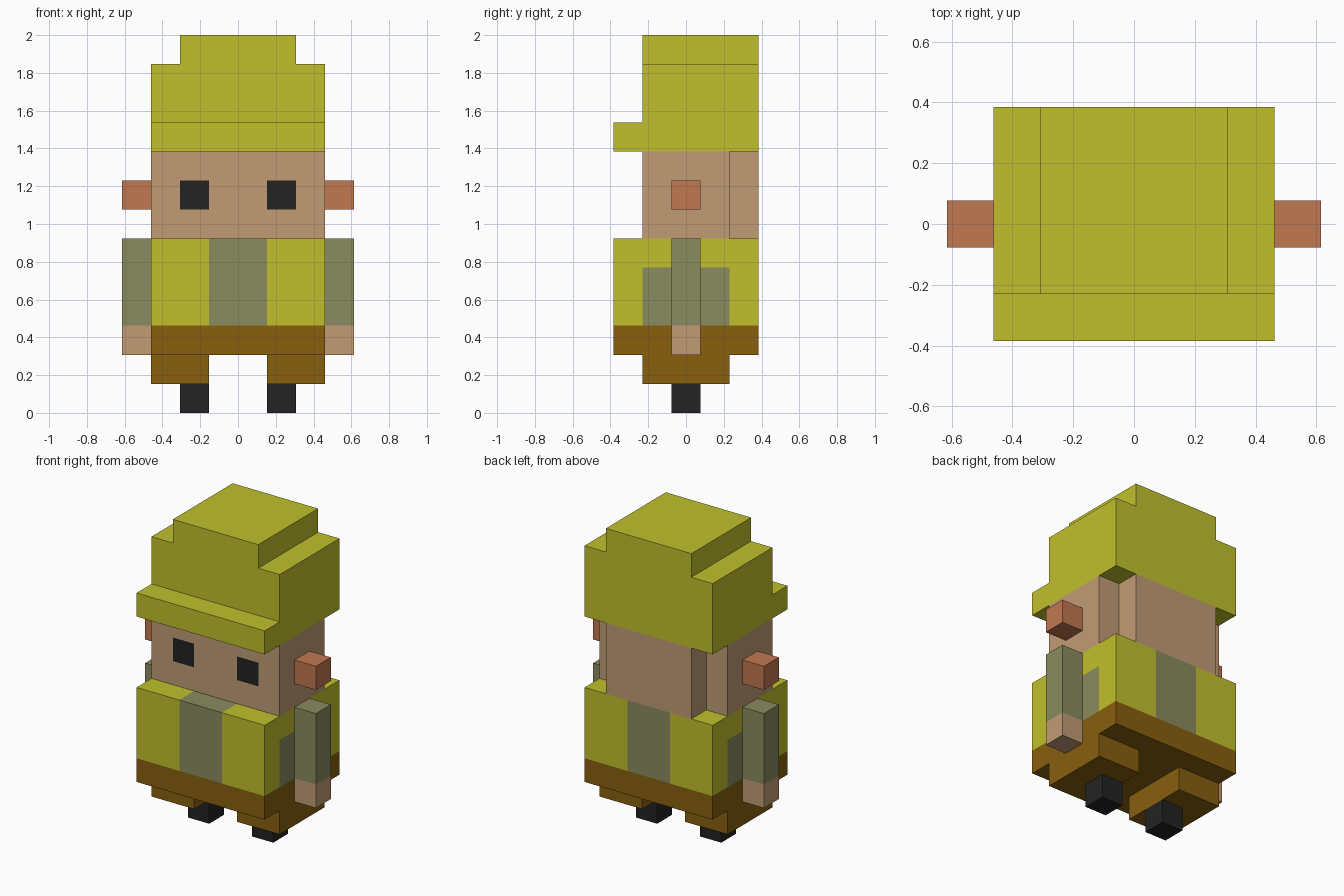
import bpy, bmesh
from mathutils import Vector

if "Cube" in bpy.data.objects:
    bpy.data.objects.remove(bpy.data.objects["Cube"], do_unlink=True)

U = 2 / 13  # one block; the figure is 13 blocks tall


def material(name, rgb):
    """Flat material from 0-255 display values, converted to linear."""
    lin = [((c / 255 + 0.055) / 1.055) ** 2.4 for c in rgb] + [1.0]
    m = bpy.data.materials.new(name)
    m.use_nodes = True
    m.diffuse_color = lin
    bsdf = m.node_tree.nodes["Principled BSDF"]
    bsdf.inputs["Base Color"].default_value = lin
    bsdf.inputs["Roughness"].default_value = 0.9
    return m


YELLOW = material("lime_yellow", (192, 192, 45))
GREY = material("grey_green", (138, 140, 95))
SKIN = material("skin", (193, 156, 118))
EAR = material("ear_pink", (193, 120, 80))
BROWN = material("brown", (136, 96, 15))
BLACK = material("black", (35, 35, 35))


def block(name, x, y, z, mats, cuts=(), rule=None):
    """Box spanning (min, max) blocks per axis; cuts are (axis, positions);
    rule(centre, normal) in blocks returns the material index of a face."""
    bm = bmesh.new()
    bmesh.ops.create_cube(bm, size=1)
    for v in bm.verts:
        v.co = [lo + (c + 0.5) * (hi - lo) for c, (lo, hi) in zip(v.co, (x, y, z))]
    for axis, positions in cuts:
        for p in positions:
            normal = Vector((0, 0, 0))
            normal[axis] = 1
            bmesh.ops.bisect_plane(bm, geom=bm.verts[:] + bm.edges[:] + bm.faces[:],
                                   plane_co=normal * p, plane_no=normal)
    bm.normal_update()
    if rule:
        for f in bm.faces:
            f.material_index = rule(f.calc_center_median(), f.normal)
    bmesh.ops.scale(bm, vec=(U, U, U), verts=bm.verts)
    me = bpy.data.meshes.new(name)
    bm.to_mesh(me)
    bm.free()
    for m in mats:
        me.materials.append(m)
    ob = bpy.data.objects.new(name, me)
    bpy.context.collection.objects.link(ob)
    return ob


# Torso: yellow coat, grey centre stripe and side panels, brown waist
def torso_rule(c, n):
    if c.z < 3:
        return 2
    if abs(n.x) > 0.5:
        return 1 if abs(c.y) < 1.5 and c.z < 5 else 0
    return 1 if abs(c.x) < 1 else 0


block("torso", (-3, 3), (-2.5, 2.5), (2, 6), [YELLOW, GREY, BROWN],
      [(0, (-1, 1)), (1, (-1.5, 1.5)), (2, (3, 5))], torso_rule)


# Head with two square eyes cut into the face
def head_rule(c, n):
    return 1 if n.y < -0.5 and 1 < abs(c.x) < 2 and 7 < c.z < 8 else 0


block("head", (-3, 3), (-1.5, 1.5), (6, 9), [SKIN, BLACK],
      [(0, (-2, -1, 1, 2)), (2, (7, 8))], head_rule)
block("head_back", (-2, 2), (1.5, 2.5), (6, 9), [SKIN])

# Hat
block("hat_crown", (-3, 3), (-1.5, 2.5), (9, 12), [YELLOW])
block("hat_top", (-2, 2), (-1.5, 2.5), (12, 13), [YELLOW])
block("hat_brim", (-3, 3), (-2.5, -1.5), (9, 10), [YELLOW])

# Paired parts
for side, s in (("left", 1), ("right", -1)):
    def span(a, b):
        return tuple(sorted((a * s, b * s)))

    block(side + "_ear", span(3, 4), (-0.5, 0.5), (7, 8), [EAR])
    block(side + "_arm", span(3, 4), (-0.5, 0.5), (2, 6), [GREY, SKIN],
          [(2, (3,))], lambda c, n: 1 if c.z < 3 else 0)
    block(side + "_trouser_leg", span(1, 3), (-1.5, 1.5), (1, 2), [BROWN])
    block(side + "_foot", span(1, 2), (-0.5, 0.5), (0, 1), [BLACK])
